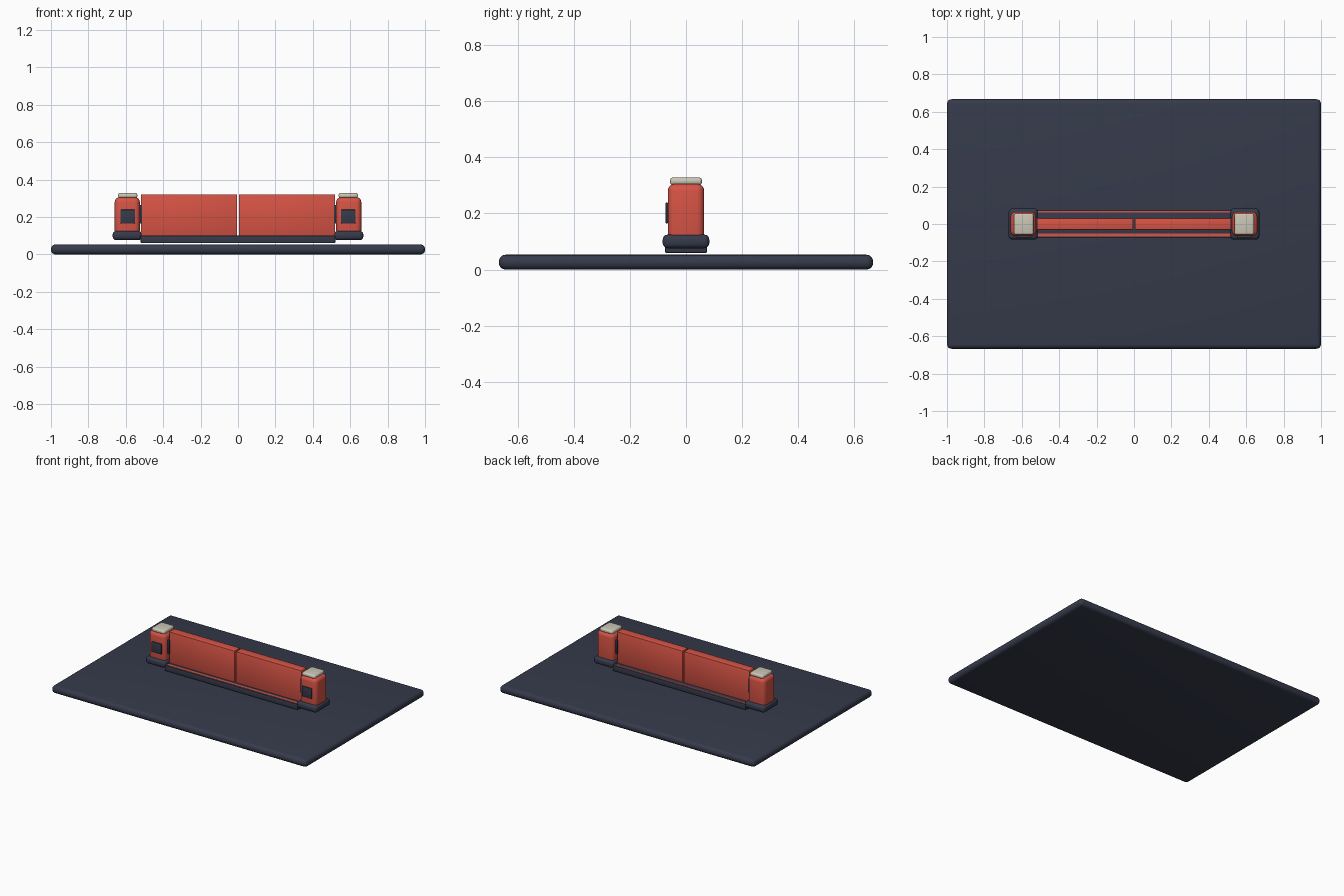
import bpy

if "Cube" in bpy.data.objects:
    bpy.data.objects.remove(bpy.data.objects["Cube"])


def material(name, color):
    m = bpy.data.materials.new(name)
    m.diffuse_color = (*color, 1)
    m.use_nodes = True
    m.node_tree.nodes["Principled BSDF"].inputs["Base Color"].default_value = m.diffuse_color
    return m


NAVY = material("dark navy", (0.036, 0.043, 0.070))
RED = material("warm red", (0.68, 0.088, 0.060))
CREAM = material("pale cream", (0.60, 0.57, 0.47))


def box(name, x, y, z, mat, bevel=0.0, segments=3):
    """Rounded box from (min, max) ranges on each axis."""
    ranges = (x, y, z)
    bpy.ops.mesh.primitive_cube_add(size=1, location=[(a + b) / 2 for a, b in ranges])
    ob = bpy.context.object
    ob.name = name
    ob.scale = [b - a for a, b in ranges]
    bpy.ops.object.transform_apply(location=False, rotation=False, scale=True)
    ob.data.materials.append(mat)
    if bevel:
        mod = ob.modifiers.new("rounded edges", "BEVEL")
        mod.width = bevel
        mod.segments = segments
        bpy.ops.object.modifier_apply(modifier=mod.name)
        bpy.ops.object.shade_smooth_by_angle()
    return ob


def span(side, a, b):
    """Mirror an x range onto the chosen side."""
    return tuple(sorted((side * a, side * b)))


# Ground slab and the floor rail
box("ground_slab", (-1, 1), (-0.667, 0.667), (0, 0.053), NAVY, 0.024, 4)
box("floor_rail", (-0.52, 0.52), (-0.075, 0.075), (0.06, 0.10), NAVY, 0.004, 2)

# Thin red strips along the top of the rail
box("front_rail_strip", (-0.515, 0.515), (-0.068, -0.050), (0.096, 0.102), RED)
box("back_rail_strip", (-0.515, 0.515), (0.062, 0.070), (0.096, 0.102), RED)

for side, label in ((-1, "left"), (1, "right")):
    # End post: foot, body, cap
    box(label + "_post_foot", span(side, 0.515, 0.67), (-0.083, 0.083),
        (0.076, 0.125), NAVY, 0.018)
    box(label + "_post_body", span(side, 0.525, 0.659), (-0.065, 0.065),
        (0.10, 0.306), RED, 0.026, 4)
    box(label + "_post_cap", span(side, 0.538, 0.641), (-0.057, 0.057),
        (0.302, 0.328), CREAM, 0.010)
    # Dark panel on the front of the post, and the guide facing the gate
    box(label + "_post_panel", span(side, 0.551, 0.628), (-0.073, -0.064),
        (0.165, 0.239), NAVY, 0.003, 2)
    box(label + "_gate_guide", span(side, 0.513, 0.528), (-0.038, 0.038),
        (0.165, 0.265), NAVY, 0.003, 2)
    # Barrier leaf
    box(label + "_gate_leaf", span(side, 0.005, 0.519), (-0.031, 0.031),
        (0.098, 0.321), RED, 0.004, 2)
